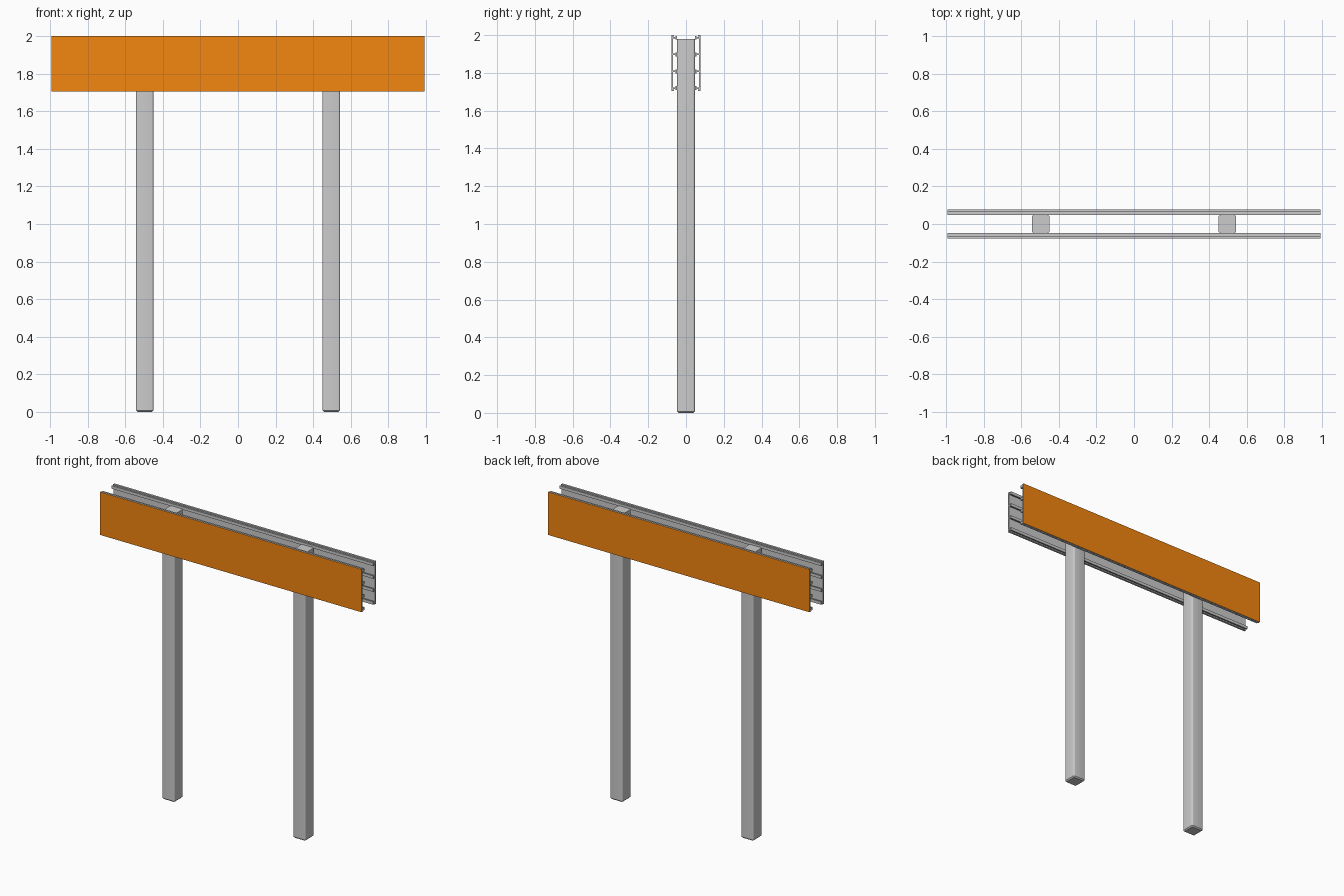
import bpy, bmesh

if "Cube" in bpy.data.objects:
    bpy.data.objects.remove(bpy.data.objects["Cube"])

orange = bpy.data.materials.new("orange_face")
orange.diffuse_color = (0.9, 0.24, 0.005, 1)
orange.use_nodes = True
orange.node_tree.nodes["Principled BSDF"].inputs["Base Color"].default_value = orange.diffuse_color
grey = bpy.data.materials.new("bare_metal")
grey.diffuse_color = (0.8, 0.8, 0.8, 1)
grey.use_nodes = True
grey.node_tree.nodes["Principled BSDF"].inputs["Base Color"].default_value = grey.diffuse_color

HALF_X = 0.993
Z0, Z1 = 1.705, 2.0
OUTER, RIM, INNER = 0.077, 0.063, 0.068   # distances from the post centre
LIP, BACK = 0.056, 0.047


def finish(name, bm, mats=()):
    bmesh.ops.recalc_face_normals(bm, faces=bm.faces)
    me = bpy.data.meshes.new(name)
    bm.to_mesh(me)
    bm.free()
    for m in mats:
        me.materials.append(m)
    ob = bpy.data.objects.new(name, me)
    bpy.context.collection.objects.link(ob)
    return ob


# Extruded panel: flat face, rimmed edges and four T-shaped mounting ribs
def panel(name, side):
    mid = (Z0 + Z1) / 2
    rim, stem, lip = 0.008, 0.004, 0.010
    prof = [(OUTER, Z0), (OUTER, Z1), (RIM, Z1), (RIM, Z1 - rim), (INNER, Z1 - rim)]
    for off in (0.133, 0.045, -0.045, -0.133):
        z = mid + off
        prof += [(INNER, z + stem), (LIP, z + stem), (LIP, z + lip), (BACK, z + lip),
                 (BACK, z - lip), (LIP, z - lip), (LIP, z - stem), (INNER, z - stem)]
    prof += [(INNER, Z0 + rim), (RIM, Z0 + rim), (RIM, Z0)]

    bm = bmesh.new()
    face = bm.faces.new([bm.verts.new((-HALF_X, side * y, z)) for y, z in prof])
    ext = bmesh.ops.extrude_face_region(bm, geom=[face], use_keep_orig=True)
    moved = [g for g in ext["geom"] if isinstance(g, bmesh.types.BMVert)]
    bmesh.ops.translate(bm, verts=moved, vec=(2 * HALF_X, 0, 0))
    # only the outward face is painted
    for f in bm.faces:
        f.material_index = int(all(abs(v.co.y - side * OUTER) < 1e-5 for v in f.verts))
    return finish(name, bm, (grey, orange))


# Square post with rounded corners and a chamfered foot
def post(name, x):
    w, h = 0.094, 1.98
    bm = bmesh.new()
    bmesh.ops.create_cube(bm, size=1)
    for v in bm.verts:
        v.co = (x + v.co.x * w, v.co.y * w, (v.co.z + 0.5) * h)
    upright = [e for e in bm.edges if abs(e.verts[0].co.z - e.verts[1].co.z) > 1]
    bmesh.ops.bevel(bm, geom=upright, offset=0.010, segments=4, profile=0.5, affect='EDGES')
    foot = [e for e in bm.edges if all(v.co.z < 1e-5 for v in e.verts)]
    bmesh.ops.bevel(bm, geom=foot, offset=0.008, segments=1, affect='EDGES')
    ob = finish(name, bm)
    bpy.ops.object.select_all(action='DESELECT')
    ob.select_set(True)
    bpy.context.view_layer.objects.active = ob
    bpy.ops.object.shade_smooth_by_angle()


panel("front_panel", -1)
panel("back_panel", 1)
post("left_post", -0.497)
post("right_post", 0.497)
